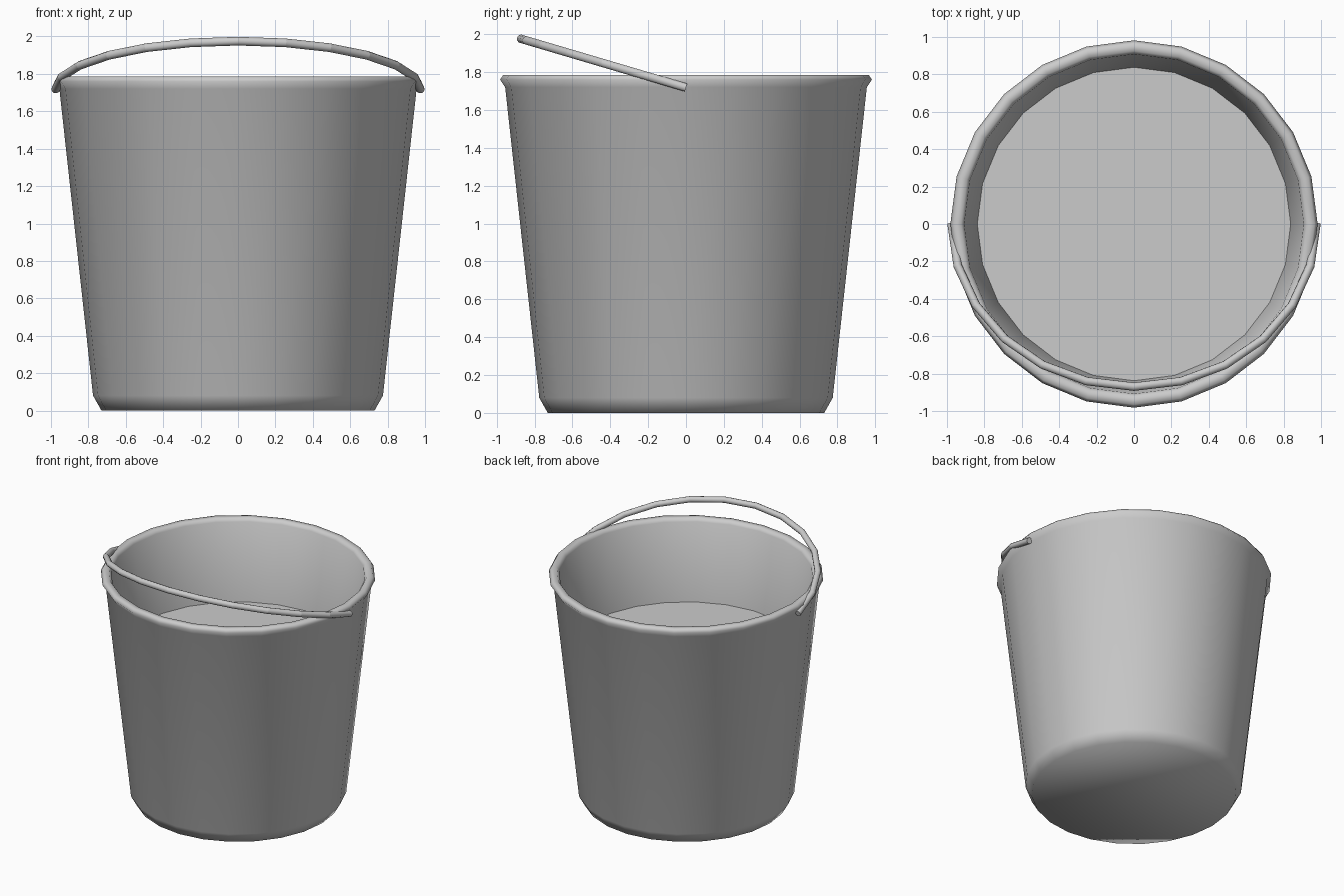
import bpy
import bmesh
from math import cos, sin, pi
from mathutils import Vector

SIDES = 24

cube = bpy.data.objects.get("Cube")
if cube:
    bpy.data.objects.remove(cube, do_unlink=True)

grey = bpy.data.materials.new("light grey")
grey.use_nodes = True
grey.diffuse_color = (0.6, 0.6, 0.6, 1)
grey.node_tree.nodes["Principled BSDF"].inputs["Base Color"].default_value = (0.6, 0.6, 0.6, 1)


def make_object(name, bm):
    mesh = bpy.data.meshes.new(name)
    bm.to_mesh(mesh)
    bm.free()
    mesh.materials.append(grey)
    obj = bpy.data.objects.new(name, mesh)
    bpy.context.collection.objects.link(obj)
    return obj


def bridge(bm, a, b):
    """Join two closed rings of equal size with quads."""
    n = len(a)
    return [bm.faces.new((a[i], a[(i + 1) % n], b[(i + 1) % n], b[i])) for i in range(n)]


def circle(bm, r, z):
    return [bm.verts.new((r * cos(2 * pi * i / SIDES), r * sin(2 * pi * i / SIDES), z))
            for i in range(SIDES)]


# Bucket shell: closed base, chamfer, flared wall, rolled rim, inner wall
profile = [(0.73, 0), (0.775, 0.08), (0.955, 1.72), (0.982, 1.76),
           (0.965, 1.785), (0.925, 1.785), (0.908, 1.76), (0.838, 1.16)]
bm = bmesh.new()
rings = [circle(bm, r, z) for r, z in profile]
for a, b in zip(rings, rings[1:]):
    bridge(bm, a, b)
bm.faces.new(list(reversed(rings[0])))
for f in bm.faces:
    f.smooth = True
make_object("bucket_shell", bm)

# Flat inner floor
bm = bmesh.new()
bm.faces.new(circle(bm, 0.838, 1.16))
make_object("inner_floor", bm)

# Handle: half-hoop tube hinged at both sides and tipped to the front
HINGE, REACH = Vector((0, 0, 1.718)), Vector((0, -0.87, 0.257))
WIDTH, TUBE, TUBE_SIDES = 0.975, 0.023, 10
normal = Vector((1, 0, 0)).cross(REACH).normalized()
bm = bmesh.new()
hoops = []
for k in range(SIDES // 2 + 1):
    t = 2 * pi * k / SIDES
    outward = Vector((cos(t), 0, 0)) + REACH.normalized() * sin(t)
    centre = HINGE + Vector((WIDTH * cos(t), 0, 0)) + REACH * sin(t)
    hoops.append([bm.verts.new(centre + TUBE * (outward * cos(a) + normal * sin(a)))
                  for a in (2 * pi * j / TUBE_SIDES for j in range(TUBE_SIDES))])
for a, b in zip(hoops, hoops[1:]):
    for f in bridge(bm, a, b):
        f.smooth = True
for end in (hoops[0], hoops[-1]):
    bm.faces.new(end)
# Crisp joints between the straight handle segments
for ring in hoops:
    for i in range(TUBE_SIDES):
        bm.edges.get((ring[i - 1], ring[i])).smooth = False
bmesh.ops.recalc_face_normals(bm, faces=bm.faces[:])
make_object("handle", bm)
